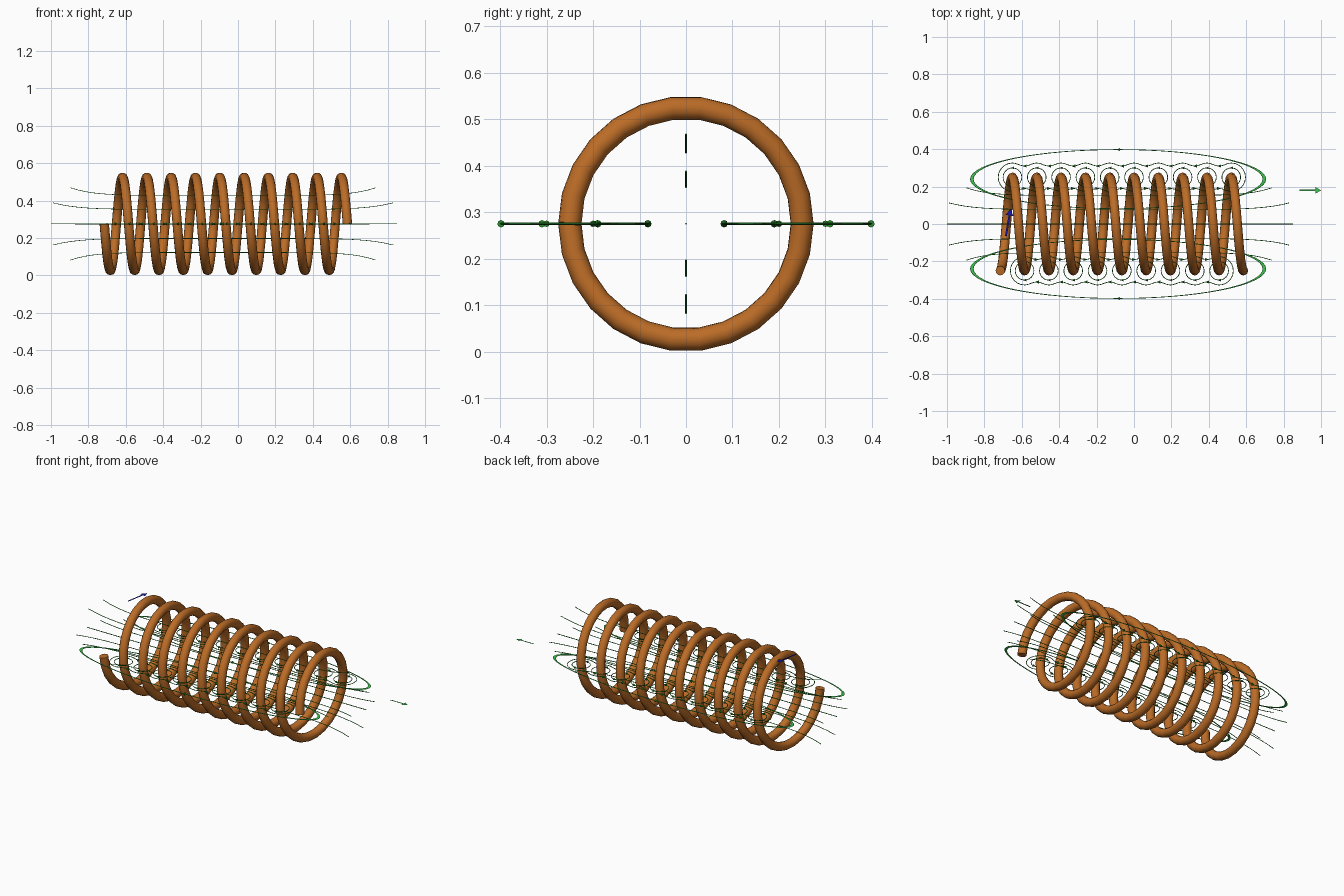
import bpy, math
from mathutils import Vector

if "Cube" in bpy.data.objects:
    bpy.data.objects.remove(bpy.data.objects["Cube"])

CZ = 0.275       # height of the coil axis
PITCH = 0.13


def mat(name, r, g, b):
    m = bpy.data.materials.new(name)
    m.diffuse_color = (r, g, b, 1)
    m.use_nodes = True
    m.node_tree.nodes["Principled BSDF"].inputs["Base Color"].default_value = m.diffuse_color
    return m


COPPER = mat("copper", 0.5, 0.15, 0.02)
GREEN = mat("field_green", 0.02, 0.28, 0.02)
LIGHT = mat("light_green", 0.05, 0.55, 0.08)
BLUE = mat("current_blue", 0.01, 0.01, 0.4)


def add(name, mesh, material):
    mesh.materials.clear()
    mesh.materials.append(material)
    ob = bpy.data.objects.new(name, mesh)
    bpy.context.collection.objects.link(ob)
    return ob


def tubes(name, paths, radius, material, cyclic=False, res=1):
    """Sweep round wire along each path, returned as one mesh object."""
    cu = bpy.data.curves.new(name, 'CURVE')
    cu.dimensions = '3D'
    cu.bevel_depth = radius
    cu.bevel_resolution = res
    cu.use_fill_caps = True
    for pts in paths:
        sp = cu.splines.new('POLY')
        sp.points.add(len(pts) - 1)
        for p, co in zip(sp.points, pts):
            p.co = (*co, 1)
        sp.use_cyclic_u = cyclic
        sp.use_smooth = True
    tmp = bpy.data.objects.new(name + "_path", cu)
    bpy.context.collection.objects.link(tmp)
    deps = bpy.context.evaluated_depsgraph_get()
    mesh = bpy.data.meshes.new_from_object(tmp.evaluated_get(deps))
    bpy.data.objects.remove(tmp)
    return add(name, mesh, material)


def cones(name, spots, length, radius, material, n=8):
    """Arrow heads: spots is a list of (centre, direction)."""
    verts, faces = [], []
    for c, d in spots:
        c, d = Vector(c), Vector(d).normalized()
        u = Vector((0, 0, 1))
        v = d.cross(u)
        b = len(verts)
        verts.append(c + d * length / 2)
        for i in range(n):
            a = math.tau * i / n
            verts.append(c - d * length / 2 + (u * math.cos(a) + v * math.sin(a)) * radius)
            faces.append((b, b + 1 + i, b + 1 + (i + 1) % n))
        faces.append([b + n - i for i in range(n)])
    mesh = bpy.data.meshes.new(name)
    mesh.from_pydata(verts, [], faces)
    return add(name, mesh, material)


def flat_arrow(name, a, b, width, head, z, material):
    """Thin flat arrow lying in a horizontal plane."""
    a, b = Vector(a), Vector(b)
    d = (b - a).normalized()
    s = Vector((-d.y, d.x))
    n = b - d * head
    w, h = s * width / 2, s * head * 0.6
    outline = [a - w, n - w, n - h, b, n + h, n + w, a + w]
    mesh = bpy.data.meshes.new(name)
    mesh.from_pydata([(p.x, p.y, z) for p in outline], [], [range(7)])
    return add(name, mesh, material)


# copper winding: ten turns, 26 segments each
helix = []
for i in range(261):
    a = math.pi + math.tau * i / 26
    helix.append((-0.715 + PITCH * i / 26, 0.25 * math.cos(a), CZ + 0.25 * math.sin(a)))
tubes("coil", [helix], 0.025, COPPER, res=4)

# axial field line and flaring lines in four directions
tubes("axis_line", [[(-1, 0, CZ), (0.85, 0, CZ)]], 0.002, GREEN)
flares = []
for half, r0, r1 in ((0.91, 0.078, 0.113), (0.815, 0.153, 0.193)):
    for k in range(4):
        c, s = round(math.cos(k * math.pi / 2)), round(math.sin(k * math.pi / 2))
        pts = []
        for i in range(41):
            t = i / 20 - 1
            r = r0 + (r1 - r0) * abs(t) ** 7
            pts.append((-0.08 + half * t, r * c, CZ + r * s))
        flares.append(pts)
tubes("flaring_field_lines", flares, 0.0018, GREEN)

# field loops around both sides of the winding
waves, rings, heads, ring_heads = [], [], [], []
for side, x0, count in ((1, -0.65, 10), (-1, -0.585, 9)):
    y0 = side * 0.25
    # long outer loop, stretched so that its ends are thick
    bpy.ops.mesh.primitive_torus_add(major_segments=64, minor_segments=8,
                                     major_radius=1, minor_radius=0.012,
                                     location=(-0.085, side * 0.24, CZ))
    loop = bpy.context.object
    loop.name = "outer_loop_back" if side > 0 else "outer_loop_front"
    loop.scale = (0.782, 0.158, 0.2)
    loop.data.materials.append(LIGHT)
    bpy.ops.object.shade_smooth()
    for dy in (0.158, -0.158):
        heads.append(((-0.085, side * 0.24 + dy, CZ), (-side * dy, 0, 0)))

    # wavy loop enclosing all the wires
    x1 = x0 + PITCH * (count - 1)
    n = 12 * (count - 1)
    top = []
    for i in range(n + 1):
        x = x0 + (x1 - x0) * i / n
        top.append((x, 0.068 + 0.008 * math.cos(math.tau * (x - x0) / PITCH)))
    arc = [(math.sin(i * math.pi / 12) * 0.076, math.cos(i * math.pi / 12) * 0.076)
           for i in range(1, 12)]
    path = top + [(x1 + u, v) for u, v in arc]
    path += [(x, -v) for x, v in reversed(top)] + [(x0 - u, -v) for u, v in arc]
    waves.append([(x, y0 + v, CZ) for x, v in path])

    for k in range(count):
        x = x0 + PITCH * k
        # small circle around each wire
        rings.append([(x + 0.05 * math.cos(math.tau * i / 24),
                       y0 + 0.05 * math.sin(math.tau * i / 24), CZ) for i in range(24)])
        for s in (1, -1):
            flow = (-1 if s == side else 1, 0, 0)
            ring_heads.append(((x, y0 + s * 0.05, CZ), flow))
            if k < count - 1:
                heads.append(((x + PITCH / 2, y0 + s * 0.06, CZ), flow))
tubes("wavy_loops", waves, 0.002, GREEN, cyclic=True)
tubes("wire_rings", rings, 0.002, GREEN, cyclic=True)
cones("loop_arrow_heads", heads, 0.022, 0.008, GREEN)
cones("ring_arrow_heads", ring_heads, 0.018, 0.007, GREEN)

# flat marker arrows for the current and the field direction
flat_arrow("current_arrow", (-0.685, -0.065), (-0.66, 0.08), 0.01, 0.035, 0.54, BLUE)
flat_arrow("field_direction_arrow", (0.885, 0.18), (1.0, 0.18), 0.008, 0.03, CZ, LIGHT)
